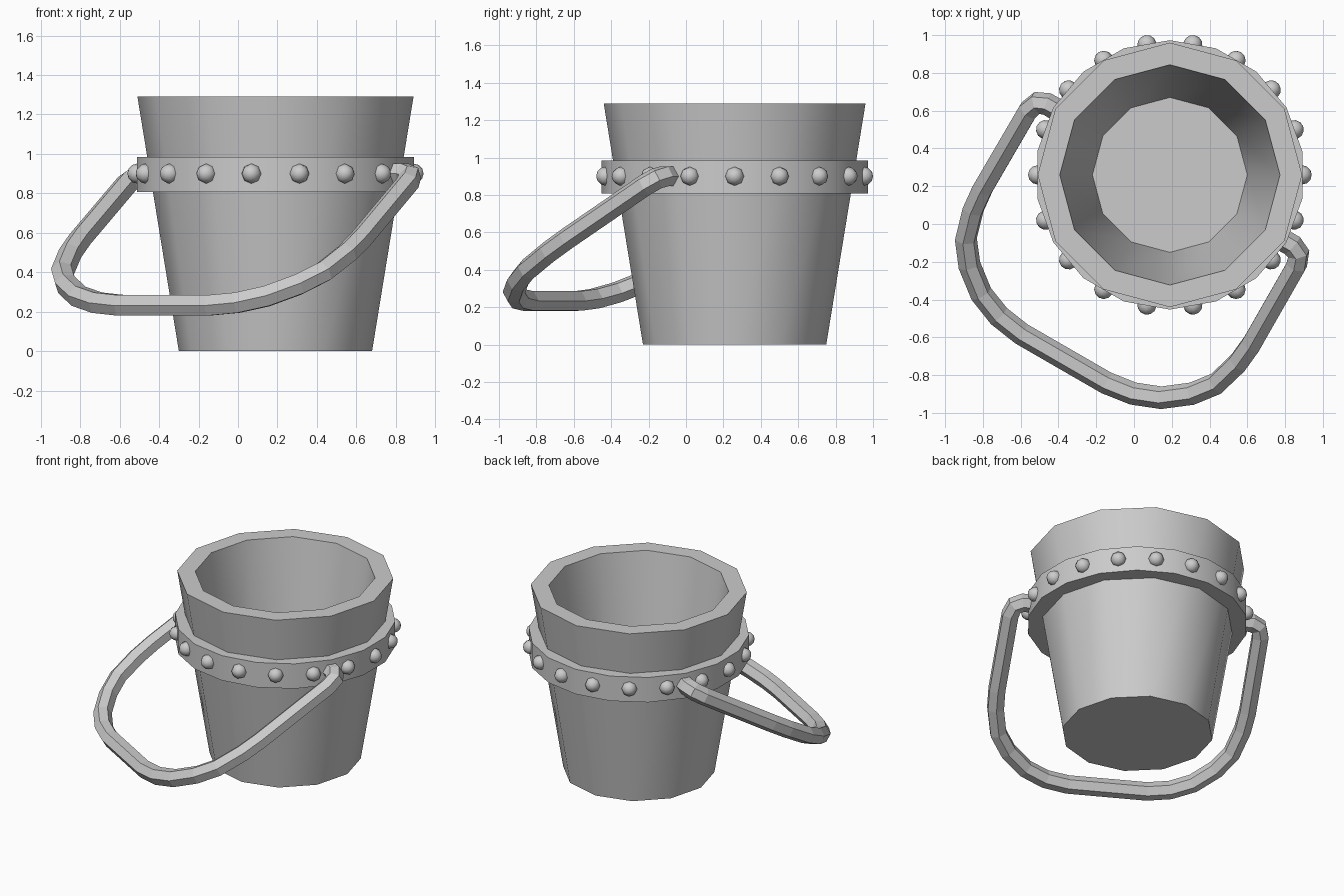
import bpy, bmesh
from math import cos, sin, pi, radians
from mathutils import Vector, Matrix

if "Cube" in bpy.data.objects:
    bpy.data.objects.remove(bpy.data.objects["Cube"])

CENTRE = Vector((0.19, 0.26, 0))
BAND_Z = 0.9


def finish(name, bm, smooth=None):
    bmesh.ops.recalc_face_normals(bm, faces=bm.faces)
    for f in bm.faces:
        f.smooth = bool(smooth and smooth(f))
    me = bpy.data.meshes.new(name)
    bm.to_mesh(me)
    bm.free()
    ob = bpy.data.objects.new(name, me)
    ob.location = CENTRE
    bpy.context.collection.objects.link(ob)
    return ob


def sharpen(ob, angle):
    bpy.ops.object.select_all(action='DESELECT')
    ob.select_set(True)
    bpy.context.view_layer.objects.active = ob
    bpy.ops.object.shade_smooth_by_angle(angle=radians(angle))


def lathe(profile, sides, start=0.0, closed=False):
    """Revolve (radius, z) points; open profiles get capped at both ends."""
    bm = bmesh.new()
    rings = [[bm.verts.new((r * cos(start + 2 * pi * i / sides),
                            r * sin(start + 2 * pi * i / sides), z))
              for i in range(sides)] for r, z in profile]
    pairs = list(zip(rings, rings[1:]))
    if closed:
        pairs.append((rings[-1], rings[0]))
    else:
        bm.faces.new(rings[0])
        bm.faces.new(rings[-1])
    for a, b in pairs:
        for i in range(sides):
            j = (i + 1) % sides
            bm.faces.new((a[i], a[j], b[j], b[i]))
    return bm


# Tapered twelve-sided bucket with thick walls
bucket = finish("bucket", lathe([(0.49, 0), (0.70, 1.29), (0.583, 1.29), (0.41, 0.15)], 12))
sharpen(bucket, 32)

# Raised band around the bucket
band = finish("band", lathe([(0.57, 0.808), (0.713, 0.808), (0.713, 0.985), (0.57, 0.985)],
                            18, radians(10), closed=True))
sharpen(band, 32)

# Eighteen round studs, poles pointing outward
bm = bmesh.new()
for i in range(18):
    m = (Matrix.Rotation(i * pi / 9, 4, 'Z') @ Matrix.Translation((0.70, 0, BAND_Z))
         @ Matrix.Rotation(pi / 2, 4, 'Y'))
    bmesh.ops.create_uvsphere(bm, u_segments=8, v_segments=6, radius=0.051, matrix=m)
finish("studs", bm, lambda f: True)

# Swinging handle: half outline (along hinge axis, forward), mirrored
half = [(0.64, 0), (0.75, 0), (0.80, 0.022), (0.82, 0.08), (0.822, 0.56), (0.81, 0.68),
        (0.765, 0.835), (0.68, 0.945), (0.55, 1.045), (0.41, 1.10), (0.26, 1.122)]
path = half + [(-u, v) for u, v in reversed(half)]
axis = Vector((cos(radians(-30)), sin(radians(-30)), 0))
swing = Vector((-0.5, -0.866, -0.595))
cu = bpy.data.curves.new("handle", 'CURVE')
cu.dimensions = '3D'
cu.bevel_depth = 0.06
cu.bevel_resolution = 1
cu.use_fill_caps = True
sp = cu.splines.new('POLY')
sp.points.add(len(path) - 1)
for p, (u, v) in zip(sp.points, path):
    p.co = (*(axis * u + swing * v + Vector((0, 0, BAND_Z))), 1)
sp.use_smooth = False
handle = bpy.data.objects.new("handle", cu)
handle.location = CENTRE
bpy.context.collection.objects.link(handle)
